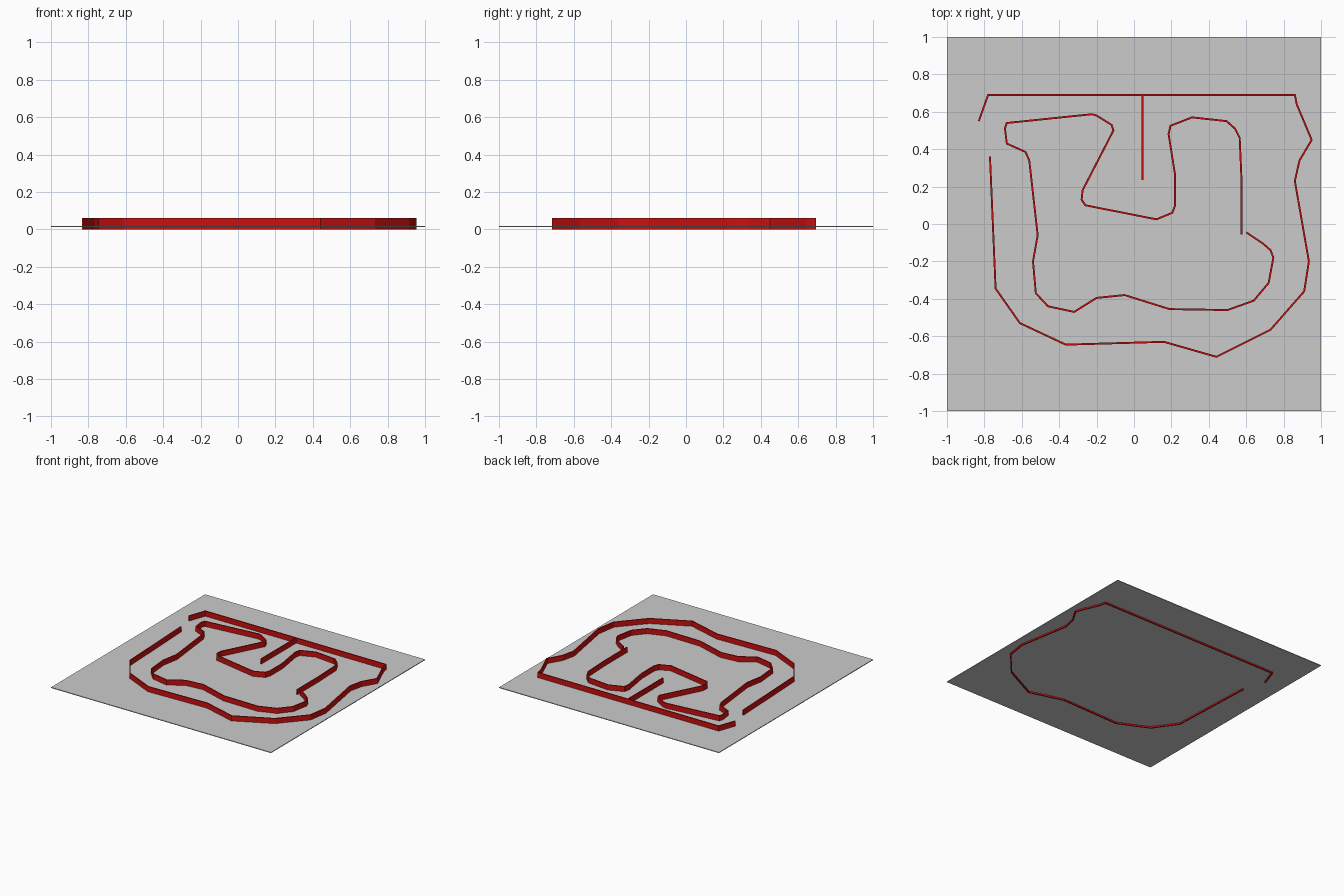
import bpy
import bmesh
from mathutils import Vector

if "Cube" in bpy.data.objects:
    bpy.data.objects.remove(bpy.data.objects["Cube"], do_unlink=True)

PLATE_Z = 0.015
WALL_TOP = 0.06
WALL_WIDTH = 0.01


def make_material(name, colour):
    material = bpy.data.materials.new(name)
    material.use_nodes = True
    material.diffuse_color = colour
    material.node_tree.nodes["Principled BSDF"].inputs["Base Color"].default_value = colour
    return material


def add_object(name, bm, material):
    bmesh.ops.recalc_face_normals(bm, faces=bm.faces)
    mesh = bpy.data.meshes.new(name)
    bm.to_mesh(mesh)
    bm.free()
    mesh.materials.append(material)
    obj = bpy.data.objects.new(name, mesh)
    bpy.context.collection.objects.link(obj)
    return obj


def mitre_offset(points, index, width):
    """Sideways offset that keeps the wall width even around a corner."""
    normals = []
    for a, b in ((index - 1, index), (index, index + 1)):
        if a >= 0 and b < len(points):
            along = (points[b] - points[a]).normalized()
            normals.append(Vector((-along.y, along.x)))
    middle = sum(normals, Vector((0, 0))).normalized()
    return middle * (width / 2 / max(middle.dot(normals[0]), 0.5))


def add_wall(name, path, bottom, top, material, width=WALL_WIDTH):
    """Sweep an upright rectangular section along an open path."""
    points = [Vector(p) for p in path]
    bm = bmesh.new()
    rings = []
    for i, point in enumerate(points):
        side = mitre_offset(points, i, width)
        left, right = point + side, point - side
        corners = ((left, bottom), (right, bottom), (right, top), (left, top))
        rings.append([bm.verts.new((p.x, p.y, z)) for p, z in corners])
    for near, far in zip(rings, rings[1:]):
        for k in range(4):
            n = (k + 1) % 4
            bm.faces.new((near[k], near[n], far[n], far[k]))
    bm.faces.new(rings[0])
    bm.faces.new(rings[-1])
    return add_object(name, bm, material)


grey = make_material("ground grey", (0.6, 0.6, 0.6, 1))
red = make_material("barrier red", (0.6, 0.005, 0.005, 1))

# Thin square ground plate
bm = bmesh.new()
bmesh.ops.create_cube(bm, size=1)
bmesh.ops.scale(bm, vec=(2, 2, 0.006), verts=bm.verts)
bmesh.ops.translate(bm, vec=(0, 0, PLATE_Z), verts=bm.verts)
add_object("ground_plate", bm, grey)

# Outer barrier, reaching down through the plate
outer_path = [
    (-.83, .55), (-.78, .69), (.86, .69), (.87, .64), (.95, .45), (.885, .34),
    (.86, .23), (.935, -.2), (.91, -.36), (.73, -.565), (.44, -.71),
    (.16, -.63), (-.365, -.645), (-.61, -.53), (-.74, -.345), (-.77, .36),
]
add_wall("outer_barrier", outer_path, 0, WALL_TOP, red)

# Inner barrier, standing on the plate
inner_path = [
    (.575, -.055), (.575, .23), (.565, .46), (.54, .51), (.495, .55),
    (.31, .57), (.195, .525), (.185, .48), (.22, .26), (.22, .1), (.205, .06),
    (.12, .025), (-.26, .1), (-.28, .13), (-.275, .18), (-.11, .5),
    (-.12, .53), (-.2, .58), (-.225, .587), (-.68, .54), (-.69, .51),
    (-.68, .43), (-.58, .385), (-.56, .34), (-.515, -.06), (-.54, -.2),
    (-.525, -.37), (-.46, -.44), (-.32, -.47), (-.2, -.395), (-.05, -.38),
    (.19, -.455), (.5, -.46), (.64, -.41), (.72, -.315), (.745, -.18),
    (.73, -.14), (.69, -.105), (.6, -.045),
]
add_wall("inner_barrier", inner_path, PLATE_Z, WALL_TOP, red)

# Straight divider running in from the back wall
add_wall("divider_barrier", [(.045, .69), (.045, .235)], PLATE_Z, WALL_TOP, red)
